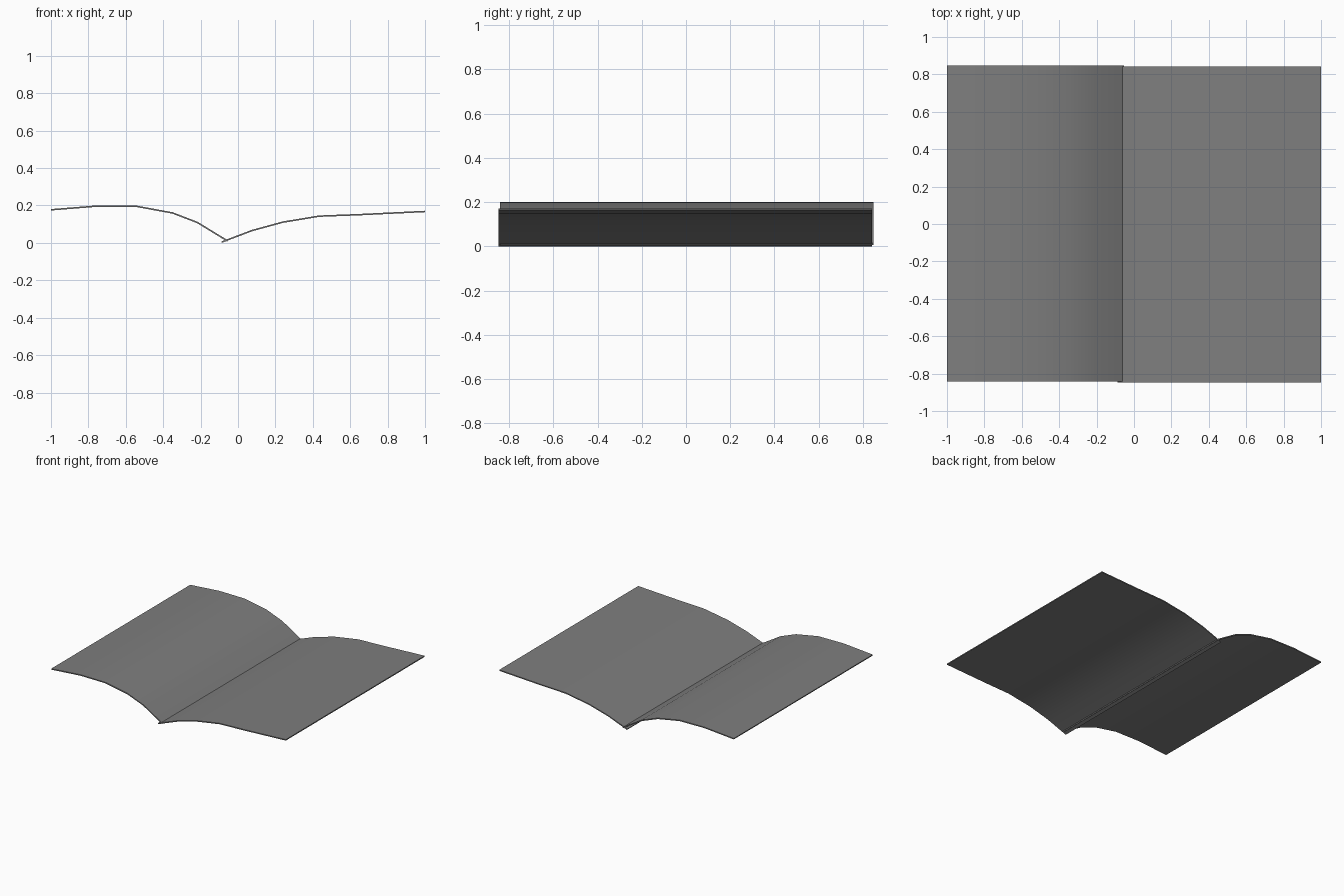
import bpy, bmesh
from mathutils import Vector

if "Cube" in bpy.data.objects:
    bpy.data.objects.remove(bpy.data.objects["Cube"])

HALF = 0.004  # half of the sheet thickness

# Dark grey paper
paper = bpy.data.materials.new("dark_grey")
paper.diffuse_color = (0.21, 0.21, 0.21, 1)
paper.use_nodes = True
paper.node_tree.nodes["Principled BSDF"].inputs["Base Color"].default_value = paper.diffuse_color


def sheet(name, path, y0, y1):
    """Thin curved sheet: thicken an x-z path along its normals, extrude in y."""
    pts = [Vector(p) for p in path]
    top, bottom = [], []
    for i, p in enumerate(pts):
        d = (pts[min(i + 1, len(pts) - 1)] - pts[max(i - 1, 0)]).normalized()
        n = Vector((-d.y, d.x)) * HALF
        top.append(p + n)
        bottom.append(p - n)
    bm = bmesh.new()
    a = [[bm.verts.new((p.x, y, p.y)) for p in top] for y in (y0, y1)]
    b = [[bm.verts.new((p.x, y, p.y)) for p in bottom] for y in (y0, y1)]
    for i in range(len(pts) - 1):
        bm.faces.new((a[0][i], a[0][i + 1], a[1][i + 1], a[1][i]))
        bm.faces.new((b[0][i], b[1][i], b[1][i + 1], b[0][i + 1]))
        for k in (0, 1):
            bm.faces.new((a[k][i], b[k][i], b[k][i + 1], a[k][i + 1]))
    for i in (0, -1):
        bm.faces.new((a[0][i], a[1][i], b[1][i], b[0][i]))
    bmesh.ops.recalc_face_normals(bm, faces=bm.faces)
    mesh = bpy.data.meshes.new(name)
    bm.to_mesh(mesh)
    bm.free()
    mesh.materials.append(paper)
    ob = bpy.data.objects.new(name, mesh)
    bpy.context.collection.objects.link(ob)
    bpy.ops.object.select_all(action='DESELECT')
    ob.select_set(True)
    bpy.context.view_layer.objects.active = ob
    bpy.ops.object.shade_smooth_by_angle(angle=0.6)
    return ob


# Left page, its inner edge dipping just under the right page
sheet("left_page", [(-1, 0.177), (-0.75, 0.197), (-0.54, 0.195), (-0.35, 0.16),
                    (-0.217, 0.109), (-0.055, 0.010)], -0.842, 0.847)

# Right page, its inner edge crossing the left page at the gutter
sheet("right_page", [(-0.088, 0.004), (0.075, 0.066), (0.24, 0.111), (0.435, 0.143),
                     (0.65, 0.151), (1, 0.168)], -0.847, 0.842)
